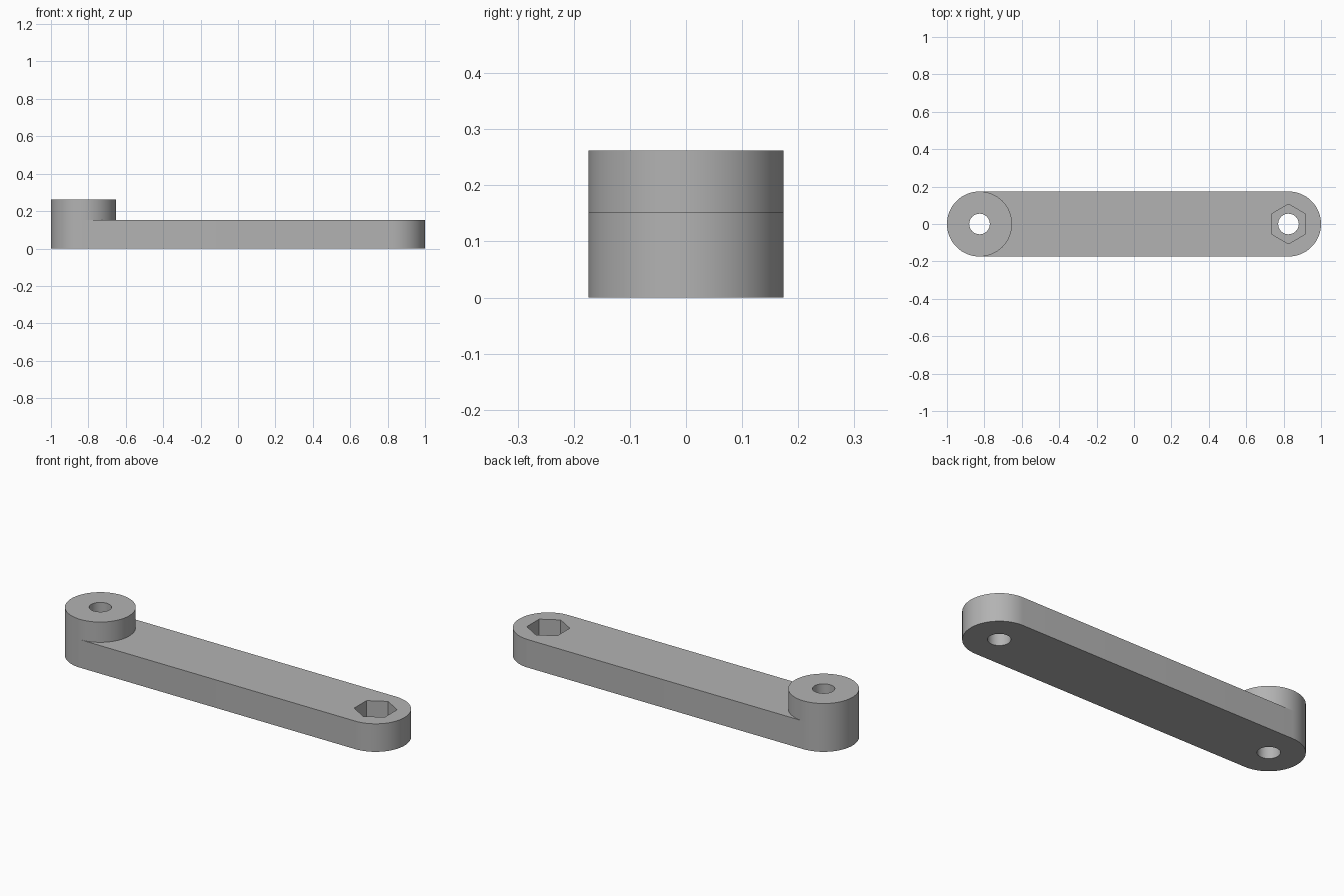
import bpy
import bmesh
from math import cos, sin, pi, radians

if "Cube" in bpy.data.objects:
    bpy.data.objects.remove(bpy.data.objects["Cube"], do_unlink=True)

END_X = 0.826        # pivot distance from the centre
RADIUS = 0.174       # rounded ends and boss
BAR_TOP = 0.152
BOSS_TOP = 0.262
HOLE_R = 0.055
HEX_R = 0.106
HEX_FLOOR = 0.065
SEGMENTS = 64

grey = bpy.data.materials.new("plain grey")
grey.use_nodes = True
colour = (0.45, 0.45, 0.45, 1)
grey.diffuse_color = colour
grey.node_tree.nodes["Principled BSDF"].inputs["Base Color"].default_value = colour


def arc(cx, r, start, end, steps):
    """Points along an arc centred on the x axis, both ends included."""
    angles = [start + (end - start) * i / steps for i in range(steps + 1)]
    return [(cx + r * cos(a), r * sin(a)) for a in angles]


def ring(cx, r, sides, start=0.0):
    return arc(cx, r, start, start + 2 * pi, sides)[:-1]


def prism(name, outline, bottom, top):
    """Extrude a flat outline between two heights."""
    bm = bmesh.new()
    base = bm.faces.new([bm.verts.new((x, y, bottom)) for x, y in outline])
    out = bmesh.ops.extrude_face_region(bm, geom=[base])
    for v in out["geom"]:
        if isinstance(v, bmesh.types.BMVert):
            v.co.z = top
    bmesh.ops.recalc_face_normals(bm, faces=bm.faces)
    mesh = bpy.data.meshes.new(name)
    bm.to_mesh(mesh)
    bm.free()
    mesh.materials.append(grey)
    obj = bpy.data.objects.new(name, mesh)
    bpy.context.collection.objects.link(obj)
    return obj


def cut(target, cutters):
    """Subtract each cutter and bake the result, then shade smoothly."""
    bpy.ops.object.select_all(action="DESELECT")
    target.select_set(True)
    bpy.context.view_layer.objects.active = target
    for cutter in cutters:
        mod = target.modifiers.new("cut", "BOOLEAN")
        mod.operation = "DIFFERENCE"
        mod.solver = "EXACT"
        mod.object = cutter
        bpy.ops.object.modifier_apply(modifier=mod.name)
    bpy.ops.object.shade_smooth_by_angle(angle=radians(30))


# Long bar with rounded ends
half = SEGMENTS // 2
outline = (arc(END_X, RADIUS, -pi / 2, pi / 2, half)
           + arc(-END_X, RADIUS, pi / 2, 3 * pi / 2, half))
bar = prism("bar", outline, 0, BAR_TOP)

# Raised round boss on the right end
boss = prism("boss", ring(-END_X, RADIUS, SEGMENTS), BAR_TOP, BOSS_TOP)

# Through holes and the hexagonal nut pocket
holes = [prism("hole_cutter", ring(x, HOLE_R, SEGMENTS), -0.1, 0.4)
         for x in (-END_X, END_X)]
pocket = prism("nut_pocket_cutter", ring(END_X, HEX_R, 6, pi / 2), HEX_FLOOR, 0.4)

cut(bar, holes + [pocket])
cut(boss, holes[:1])

for cutter in holes + [pocket]:
    bpy.data.objects.remove(cutter, do_unlink=True)
